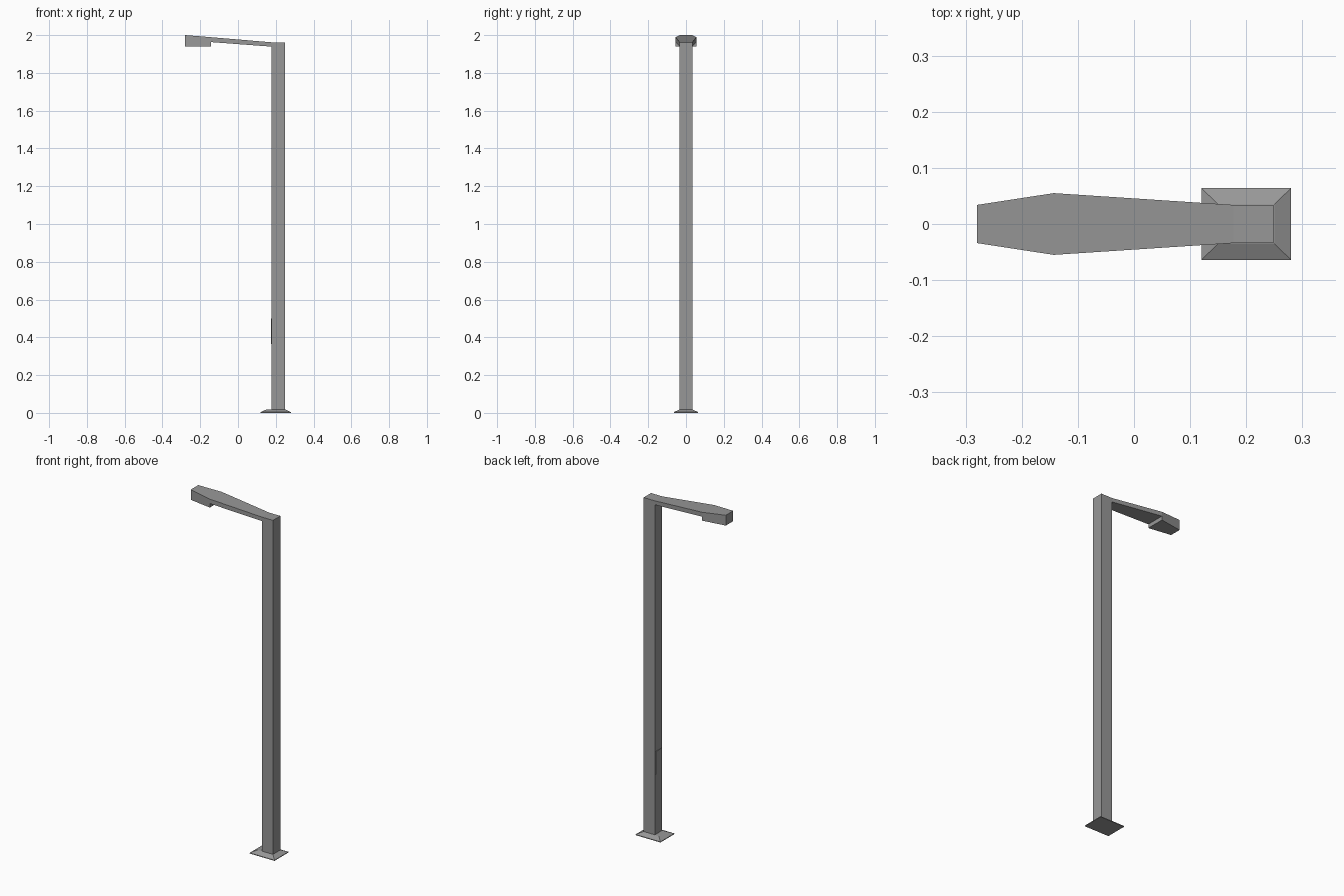
import bpy

if "Cube" in bpy.data.objects:
    bpy.data.objects.remove(bpy.data.objects["Cube"])

# Dark grey paint shared by all parts
paint = bpy.data.materials.new("dark_grey")
paint.diffuse_color = (0.31, 0.31, 0.31, 1.0)
paint.use_nodes = True
paint.node_tree.nodes["Principled BSDF"].inputs["Base Color"].default_value = paint.diffuse_color


def loft(name, rings, cap_start=True, cap_end=True):
    """Flat-faced solid through a series of four-point rings."""
    verts = [p for ring in rings for p in ring]
    faces = []
    for k in range(len(rings) - 1):
        a, b = 4 * k, 4 * k + 4
        for i in range(4):
            j = (i + 1) % 4
            faces.append((a + i, a + j, b + j, b + i))
    if cap_start:
        faces.append((3, 2, 1, 0))
    if cap_end:
        n = len(verts) - 4
        faces.append((n, n + 1, n + 2, n + 3))
    mesh = bpy.data.meshes.new(name)
    mesh.from_pydata(verts, [], faces)
    mesh.materials.append(paint)
    mesh.update()
    obj = bpy.data.objects.new(name, mesh)
    bpy.context.collection.objects.link(obj)
    return obj


def flat_ring(x0, x1, hy, z):
    """Horizontal rectangle, counter-clockwise from above."""
    return [(x0, -hy, z), (x1, -hy, z), (x1, hy, z), (x0, hy, z)]


def upright_ring(x, hy, z0, z1):
    """Vertical rectangle across the arm, counter-clockwise from +x."""
    return [(x, -hy, z0), (x, hy, z0), (x, hy, z1), (x, -hy, z1)]


POLE_L, POLE_R, HALF = 0.177, 0.249, 0.034
STEP_X, WIDE = -0.143, 0.055

# Foot plate with sloped top
loft("base_plate", [flat_ring(0.12, 0.28, 0.064, 0.0),
                    flat_ring(0.12, 0.28, 0.064, 0.004),
                    flat_ring(0.15, 0.25, 0.035, 0.018)])

# Square post
loft("pole", [flat_ring(POLE_L, POLE_R, HALF, 0.01),
              flat_ring(POLE_L, POLE_R, HALF, 1.962)])

# Thin service door on the arm side of the post
loft("access_door", [flat_ring(POLE_L - 0.002, POLE_L, 0.026, 0.365),
                     flat_ring(POLE_L - 0.002, POLE_L, 0.026, 0.50)])

# Deep lamp head at the tip
loft("lamp_head", [upright_ring(-0.28, HALF, 1.94, 2.0),
                   upright_ring(STEP_X, WIDE, 1.94, 1.989)])

# Thinner tapering arm from the lamp head to the post
loft("arm", [upright_ring(STEP_X, WIDE, 1.963, 1.989),
             upright_ring(POLE_L, HALF, 1.939, 1.962)],
     cap_start=False, cap_end=False)
